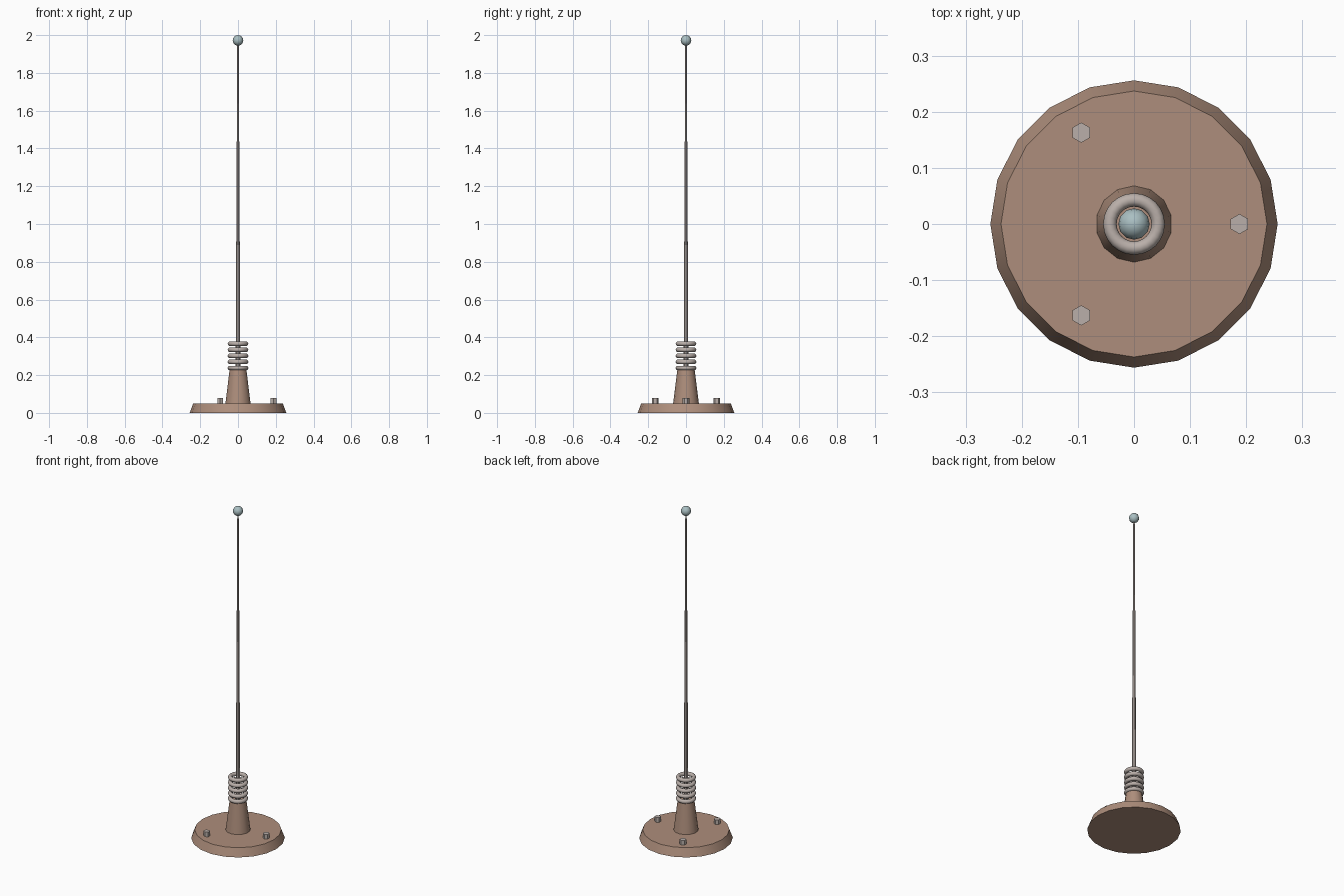
import bpy, bmesh, math
from mathutils import Matrix

if "Cube" in bpy.data.objects:
    bpy.data.objects.remove(bpy.data.objects["Cube"])


def material(name, rgb):
    m = bpy.data.materials.new(name)
    m.diffuse_color = (*rgb, 1)
    m.use_nodes = True
    m.node_tree.nodes["Principled BSDF"].inputs["Base Color"].default_value = m.diffuse_color
    return m


BROWN = material("dull_brown", (0.42, 0.27, 0.20))
METAL = material("warm_grey_metal", (0.49, 0.43, 0.40))
PALE = material("pale_blue_grey", (0.40, 0.52, 0.54))


def finish(obj, name, mat):
    obj.name = name
    obj.data.materials.append(mat)
    bpy.ops.object.select_all(action='DESELECT')
    obj.select_set(True)
    bpy.context.view_layer.objects.active = obj
    bpy.ops.object.shade_smooth_by_angle(angle=math.radians(40))
    return obj


def cone(name, sides, r1, r2, z0, z1, mat, x=0, y=0):
    # tapered cylinder with its first corner on +y
    bm = bmesh.new()
    bmesh.ops.create_cone(bm, cap_ends=True, segments=sides, radius1=r1, radius2=r2,
                          depth=z1 - z0, matrix=Matrix.Translation((x, y, (z0 + z1) / 2)))
    me = bpy.data.meshes.new(name)
    bm.to_mesh(me)
    bm.free()
    obj = bpy.data.objects.new(name, me)
    bpy.context.collection.objects.link(obj)
    return finish(obj, name, mat)


# Mounting plate and neck
cone("base_plate", 20, 0.256, 0.237, 0, 0.05, BROWN)
cone("neck", 14, 0.068, 0.046, 0.05, 0.226, BROWN)

# Three hex bolts
for i in range(3):
    a = i * math.tau / 3
    cone(f"bolt_{i + 1}", 6, 0.018, 0.018, 0.045, 0.078, METAL,
         0.188 * math.cos(a), 0.188 * math.sin(a))

# Spring made of stacked rings
for i in range(5):
    bpy.ops.mesh.primitive_torus_add(major_segments=24, minor_segments=10,
                                     major_radius=0.043, minor_radius=0.012,
                                     location=(0, 0, 0.238 + 0.032 * i))
    finish(bpy.context.object, f"spring_ring_{i + 1}", METAL)

# Tapered whip
cone("whip", 8, 0.0127, 0.004, 0.22, 1.96, METAL)

# Ball tip
bpy.ops.mesh.primitive_uv_sphere_add(segments=12, ring_count=8, radius=0.028,
                                     location=(0, 0, 1.972))
finish(bpy.context.object, "ball_tip", PALE)
